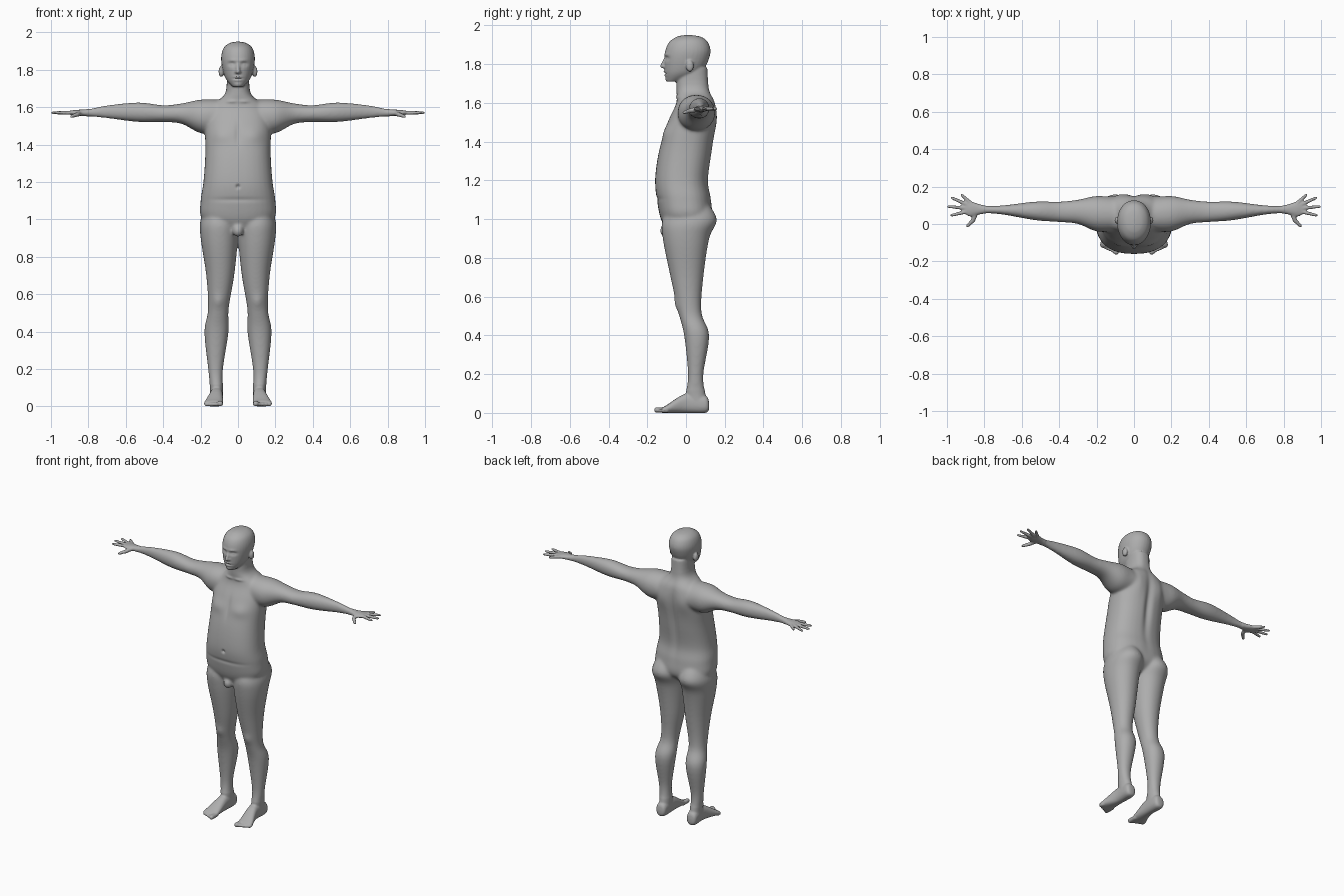
import bpy, bmesh, math
from mathutils import Vector, Matrix

if "Cube" in bpy.data.objects:
    bpy.data.objects.remove(bpy.data.objects["Cube"], do_unlink=True)

SIDES = 32
STEPS = 5
bm = bmesh.new()


def curve_value(before, start, end, after, t):
    """Catmull-Rom value between start and end."""
    slope_in, slope_out = (end - before) / 2, (after - start) / 2
    ease = t * t * (3 - 2 * t)
    rest = 1 - t
    return start + (end - start) * ease + t * rest * (rest * slope_in - t * slope_out)


def spline(rows):
    """Add smooth in-between sections to a short list of sections."""
    padded = [rows[0], *rows, rows[-1]]
    dense = []
    for group in zip(padded, padded[1:], padded[2:], padded[3:]):
        for step in range(STEPS):
            dense.append([curve_value(*values, step / STEPS) for values in zip(*group)])
    return dense + [rows[-1]]


def loft(axis, rows, power=2.1):
    """Closed tube; each section is (position, low, high, low, high)."""
    order = {"x": (0, 1, 2), "y": (1, 0, 2), "z": (1, 2, 0)}[axis]
    rings = []
    for position, left, right, low, high in spline(rows):
        ring = []
        for k in range(SIDES):
            angle = math.tau * k / SIDES
            c, s = (math.copysign(abs(f(angle)) ** (2 / power), f(angle)) for f in (math.cos, math.sin))
            values = (position,
                      (left + right + (right - left) * c) / 2,
                      (low + high + (high - low) * s) / 2)
            ring.append(bm.verts.new([values[i] for i in order]))
        rings.append(ring)
    for lower, upper in zip(rings, rings[1:]):
        for k in range(SIDES):
            n = (k + 1) % SIDES
            bm.faces.new((lower[k], lower[n], upper[n], upper[k]))
    bm.faces.new(rings[0])
    bm.faces.new(rings[-1])


def upright(rows, power):
    """Vertical tube centred on x; each section is (height, half width, front, back)."""
    loft("z", [(z, -half, half, front, back) for z, half, front, back in rows], power)


def blob(center, radii):
    matrix = Matrix.Translation(center) @ Matrix.Diagonal((*radii, 1))
    bmesh.ops.create_uvsphere(bm, u_segments=20, v_segments=12, radius=1, matrix=matrix)


def digit(start, end, thick, thin):
    """Finger or toe: tapered rod with round ends."""
    start, end = Vector(start), Vector(end)
    along = end - start
    matrix = Matrix.Translation((start + end) / 2) @ along.to_track_quat("Z", "Y").to_matrix().to_4x4()
    bmesh.ops.create_cone(bm, cap_ends=True, segments=16, radius1=thick, radius2=thin,
                          depth=along.length, matrix=matrix)
    blob(start, [thick] * 3)
    blob(end, [thin] * 3)


# Left leg with buttock
loft("z", [
    (.04, .08, .15, .02, .11), (.1, .08, .15, 0, .1), (.2, .08, .16, .01, .09),
    (.4, .05, .18, -.01, .12), (.52, .05, .16, -.04, .08), (.7, .02, .17, -.08, .09),
    (.9, 0, .2, -.12, .12), (1, 0, .2, -.12, .16), (1.1, .04, .15, -.05, .1)])

# Left foot and toes
loft("y", [
    (.12, .1, .13, .02, .05), (.1, .08, .15, 0, .09), (0, .08, .15, 0, .1),
    (-.1, .08, .18, 0, .04), (-.12, .08, .18, 0, .03)], 2.4)
for i in range(5):
    x = .095 + .018 * i
    size = .011 if i else .015
    digit((x, -.1, size), (x, -.15 + .008 * i, size), size, size)

# Left arm and palm
loft("x", [
    (.1, -.04, .14, 1.46, 1.64), (.2, -.04, .15, 1.46, 1.64), (.3, 0, .13, 1.51, 1.62),
    (.4, .01, .12, 1.52, 1.61), (.53, .02, .12, 1.52, 1.625), (.7, .05, .1, 1.54, 1.61),
    (.8, .055, .1, 1.55, 1.59), (.87, .04, .12, 1.555, 1.585), (.9, .05, .11, 1.56, 1.58)])

# Left fingers fan out from the palm, little finger first, then the thumb
wrist = Vector((.84, .08, 1.57))
for i, length in enumerate((.11, .145, .152, .14)):
    angle = math.radians(43 - 19 * i)
    aim = Vector((math.cos(angle), math.sin(angle), 0))
    digit(wrist + aim * .04, wrist + aim * length, .012, .008)
knuckle = (.86, .02, 1.56)
digit(wrist, knuckle, .015, .012)
digit(knuckle, (.89, -.01, 1.55), .012, .009)

# Left ear
blob((.09, .02, 1.79), (.014, .02, .03))

# Mirror everything so far to the right side
copy = bmesh.ops.duplicate(bm, geom=bm.verts[:] + bm.edges[:] + bm.faces[:])["geom"]
for v in (g for g in copy if isinstance(g, bmesh.types.BMVert)):
    v.co.x = -v.co.x

# Torso and neck
upright([
    (.93, .05, -.09, .05), (1, .19, -.13, .13), (1.1, .2, -.15, .13), (1.2, .185, -.16, .115),
    (1.35, .175, -.14, .135), (1.5, .175, -.095, .155), (1.6, .15, -.05, .15),
    (1.67, .07, -.05, .12), (1.78, .06, -.05, .11)], 2.4)
blob((0, -.105, .94), (.03, .03, .035))

# Head
upright([
    (1.71, .03, -.1, -.03), (1.76, .07, -.11, .08), (1.85, .09, -.11, .125),
    (1.91, .08, -.09, .115), (1.94, .05, -.05, .08), (1.95, .01, -.01, .03)], 2.1)

# Nose
digit((0, -.105, 1.83), (0, -.122, 1.79), .009, .012)
blob((0, -.112, 1.788), (.018, .014, .01))

# Fuse the parts into one skin
bmesh.ops.recalc_face_normals(bm, faces=bm.faces)
mesh = bpy.data.meshes.new("parts")
bm.to_mesh(mesh)
bm.free()
body = bpy.data.objects.new("body", mesh)
bpy.context.scene.collection.objects.link(body)
remesh = body.modifiers.new("fuse", "REMESH")
remesh.mode = "VOXEL"
remesh.voxel_size = .0055
fused = bpy.data.meshes.new_from_object(body.evaluated_get(bpy.context.evaluated_depsgraph_get()))
body.modifiers.clear()
body.data = fused
bpy.data.meshes.remove(mesh)
fused.name = "body"

# Blend the joints, keeping hands, feet and face crisp
bm = bmesh.new()
bm.from_mesh(fused)
joints = [v for v in bm.verts if abs(v.co.x) < .8 and .12 < v.co.z < 1.69]
for verts, rounds in ((joints, 16), (bm.verts[:], 2)):
    for _ in range(rounds):
        bmesh.ops.smooth_vert(bm, verts=verts, factor=.5,
                              use_axis_x=True, use_axis_y=True, use_axis_z=True)

# Soft dents and bulges: centre, spread and push along y, mirrored in x
face = -.11
forms = {
    "eye_socket": ((.034, face, 1.83), (.02, .04, .011), .012),
    "eyelid": ((.034, face, 1.828), (.011, .04, .006), -.006),
    "brow": ((.028, face, 1.85), (.026, .04, .008), -.004),
    "upper_lip": ((0, face, 1.761), (.02, .03, .005), -.006),
    "mouth_line": ((0, face, 1.752), (.024, .03, .004), .006),
    "lower_lip": ((0, face, 1.743), (.02, .03, .005), -.006),
    "chin": ((0, face, 1.72), (.02, .03, .01), -.004),
    "navel": ((0, -.16, 1.175), (.01, .03, .01), .012),
    "chest_muscle": ((.09, face, 1.45), (.06, .06, .04), -.01),
    "breastbone": ((0, face, 1.46), (.015, .05, .07), .006),
    "spine": ((0, .14, 1.38), (.024, .05, .2), -.015),
    "shoulder_blade": ((.085, .15, 1.52), (.05, .05, .07), .01),
    "collarbone": ((.035, -.05, 1.63), (.03, .03, .008), -.006),
    "kneecap": ((.105, -.05, .56), (.03, .04, .035), -.008),
    "belly_fold": ((0, -.145, 1.105), (.14, .05, .012), .004),
}
for v in bm.verts:
    spot = Vector((abs(v.co.x), v.co.y, v.co.z))
    for center, spread, push in forms.values():
        distance = sum(((p - c) / s) ** 2 for p, c, s in zip(spot, center, spread))
        if distance < 6:
            v.co.y += push * math.exp(-distance)
    v.co.z = max(v.co.z, 0)
bm.to_mesh(fused)
bm.free()

# One plain grey skin
skin = bpy.data.materials.new("skin_grey")
skin.use_nodes = True
grey = (.42, .42, .42, 1)
skin.diffuse_color = grey
skin.node_tree.nodes["Principled BSDF"].inputs["Base Color"].default_value = grey
fused.materials.clear()
fused.materials.append(skin)

bpy.ops.object.select_all(action="DESELECT")
body.select_set(True)
bpy.context.view_layer.objects.active = body
bpy.ops.object.shade_smooth_by_angle(angle=math.radians(50))
